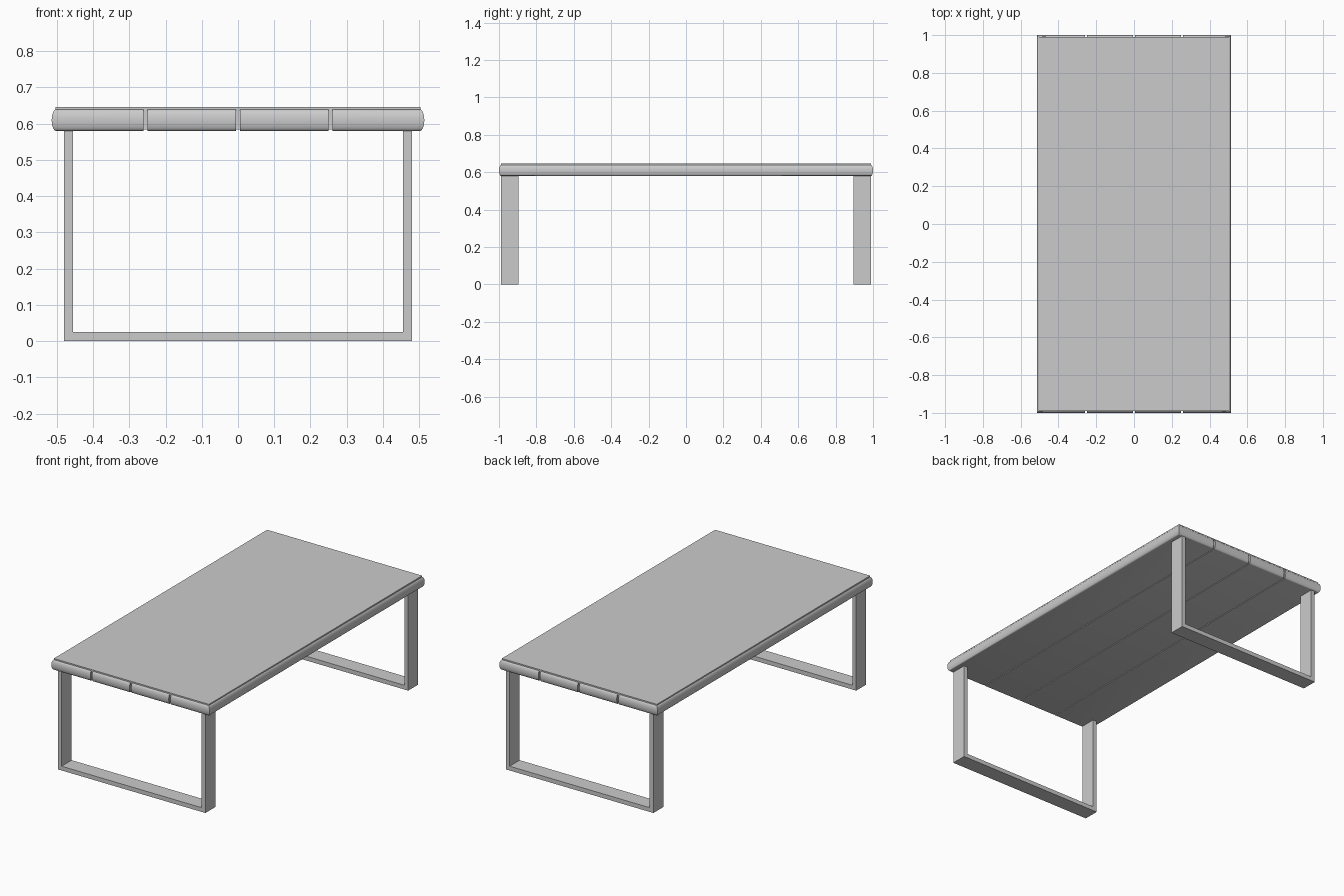
import bpy, bmesh, math

if "Cube" in bpy.data.objects:
    bpy.data.objects.remove(bpy.data.objects["Cube"])

HALF_L, HALF_W = 1.0, 0.514
Z0, Z1 = 0.58, 0.639
BULGE = 0.012


def finish(bm, name, smooth=False):
    bmesh.ops.recalc_face_normals(bm, faces=bm.faces[:])
    me = bpy.data.meshes.new(name)
    bm.to_mesh(me)
    bm.free()
    ob = bpy.data.objects.new(name, me)
    bpy.context.collection.objects.link(ob)
    if smooth:
        bpy.ops.object.select_all(action='DESELECT')
        ob.select_set(True)
        bpy.context.view_layer.objects.active = ob
        bpy.ops.object.shade_smooth_by_angle(angle=math.radians(35))
    return ob


def box(name, x0, x1, y0, y1, z0, z1):
    bm = bmesh.new()
    bmesh.ops.create_cube(bm, size=1)
    for v in bm.verts:
        v.co = ((x0 + x1) / 2 + v.co.x * (x1 - x0),
                (y0 + y1) / 2 + v.co.y * (y1 - y0),
                (z0 + z1) / 2 + v.co.z * (z1 - z0))
    return finish(bm, name)


def plank(name, x0, x1, round_left, round_right):
    """Stacked rectangular rings whose outer sides bulge outwards."""
    bm = bmesh.new()
    rings, n = [], 12
    for i in range(n + 1):
        a = math.pi * (i / n - 0.5)
        z = (Z0 + Z1) / 2 + math.sin(a) * (Z1 - Z0) / 2
        inset = BULGE * (1 - math.cos(a))
        l, r = x0 + inset * round_left, x1 - inset * round_right
        y = HALF_L - inset
        rings.append([bm.verts.new(c) for c in
                      ((l, -y, z), (r, -y, z), (r, y, z), (l, y, z))])
    for a, b in zip(rings, rings[1:]):
        for k in range(4):
            j = (k + 1) % 4
            bm.faces.new((a[k], a[j], b[j], b[k]))
    bm.faces.new(rings[0][::-1])
    bm.faces.new(rings[-1])
    return finish(bm, name, True)


def leg_frame(name, y0, y1):
    """U-shaped flat-bar frame, extruded along y."""
    o, i, t, top = 0.48, 0.455, 0.025, 0.583
    pts = [(-o, top), (-o, 0), (o, 0), (o, top),
           (i, top), (i, t), (-i, t), (-i, top)]
    bm = bmesh.new()
    face = bm.faces.new([bm.verts.new((x, y0, z)) for x, z in pts])
    ext = bmesh.ops.extrude_face_region(bm, geom=[face])
    for v in ext['geom']:
        if isinstance(v, bmesh.types.BMVert):
            v.co.y = y1
    return finish(bm, name)


# Four planks separated by narrow grooves
gap = 0.0055
edges = [-HALF_W - gap, -0.255, 0.0, 0.255, HALF_W + gap]
for k in range(4):
    plank(f"top_plank_{k + 1}", edges[k] + gap, edges[k + 1] - gap, k == 0, k == 3)

# Recessed strips closing the grooves
for k in range(1, 4):
    box(f"groove_strip_{k}", edges[k] - gap, edges[k] + gap,
        -0.988, 0.988, Z0 + 0.004, Z1 - 0.002)

# Thin sheet on top
box("top_sheet", -0.504, 0.504, -0.99, 0.99, Z1 - 0.001, 0.646)

# Leg frames at both ends
leg_frame("front_leg_frame", -0.988, -0.895)
leg_frame("back_leg_frame", 0.895, 0.988)
